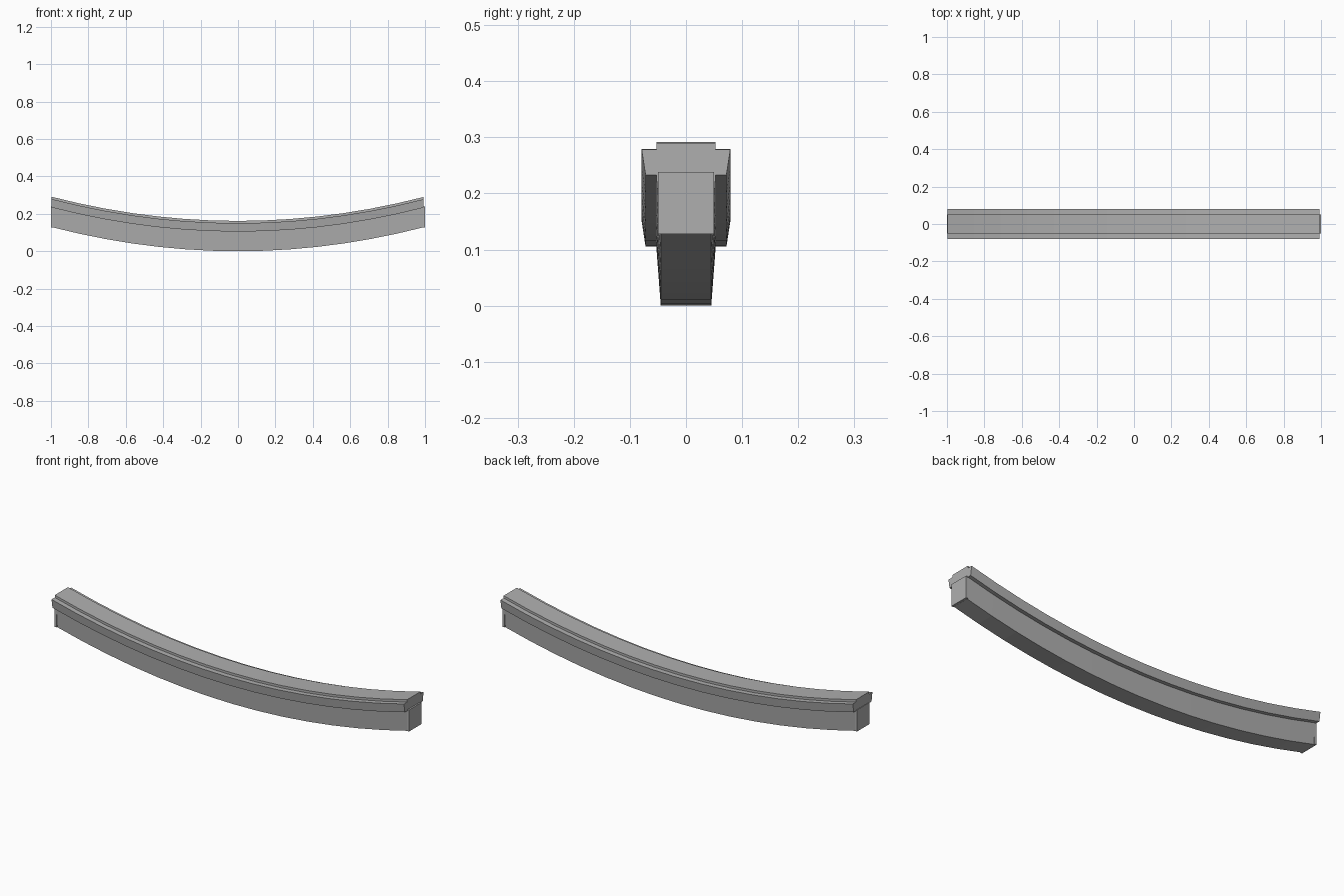
import bpy
import bmesh

cube = bpy.data.objects.get("Cube")
if cube:
    bpy.data.objects.remove(cube, do_unlink=True)

grey = bpy.data.materials.new("plain grey")
grey.use_nodes = True
colour = (0.43, 0.43, 0.43, 1)
grey.diffuse_color = colour
grey.node_tree.nodes["Principled BSDF"].inputs["Base Color"].default_value = colour

SEGMENTS = 14
LIFT = 0.13  # rise of the ends above the middle


def sweep(name, half_profile, x0, x1, segments=SEGMENTS, lift=LIFT, base=0.0):
    """Sweep a mirrored (y, z) profile along the upward bow."""
    profile = half_profile + [(-y, z) for y, z in reversed(half_profile)]
    bm = bmesh.new()
    rings = []
    for i in range(segments + 1):
        x = x0 + (x1 - x0) * i / segments
        rings.append([bm.verts.new((x, y, z + base + lift * x * x)) for y, z in profile])
    n = len(profile)
    for a, b in zip(rings, rings[1:]):
        for j in range(n):
            k = (j + 1) % n
            bm.faces.new((a[j], a[k], b[k], b[j]))
    bm.faces.new(rings[0])
    bm.faces.new(rings[-1])
    bmesh.ops.recalc_face_normals(bm, faces=bm.faces)
    mesh = bpy.data.meshes.new(name)
    bm.to_mesh(mesh)
    bm.free()
    mesh.materials.append(grey)
    obj = bpy.data.objects.new(name, mesh)
    bpy.context.collection.objects.link(obj)
    return obj


# Lower beam, narrowing towards its underside
sweep("beam", [(0.045, 0), (0.053, 0.106)], -0.99, 0.99)

# Overhanging rail with flared sides and a raised tread
sweep("rail", [(0.072, 0.105), (0.079, 0.15), (0.053, 0.15), (0.053, 0.162)], -0.997, 0.992)

# Upright rectangular plates closing the beam ends
for side, x0, x1 in (("left", 0.988, 1.0), ("right", -1.0, -0.988)):
    sweep(side + "_end_plate", [(0.05, 0), (0.05, 0.11)], x0, x1, 1, 0, LIFT - 0.002)
